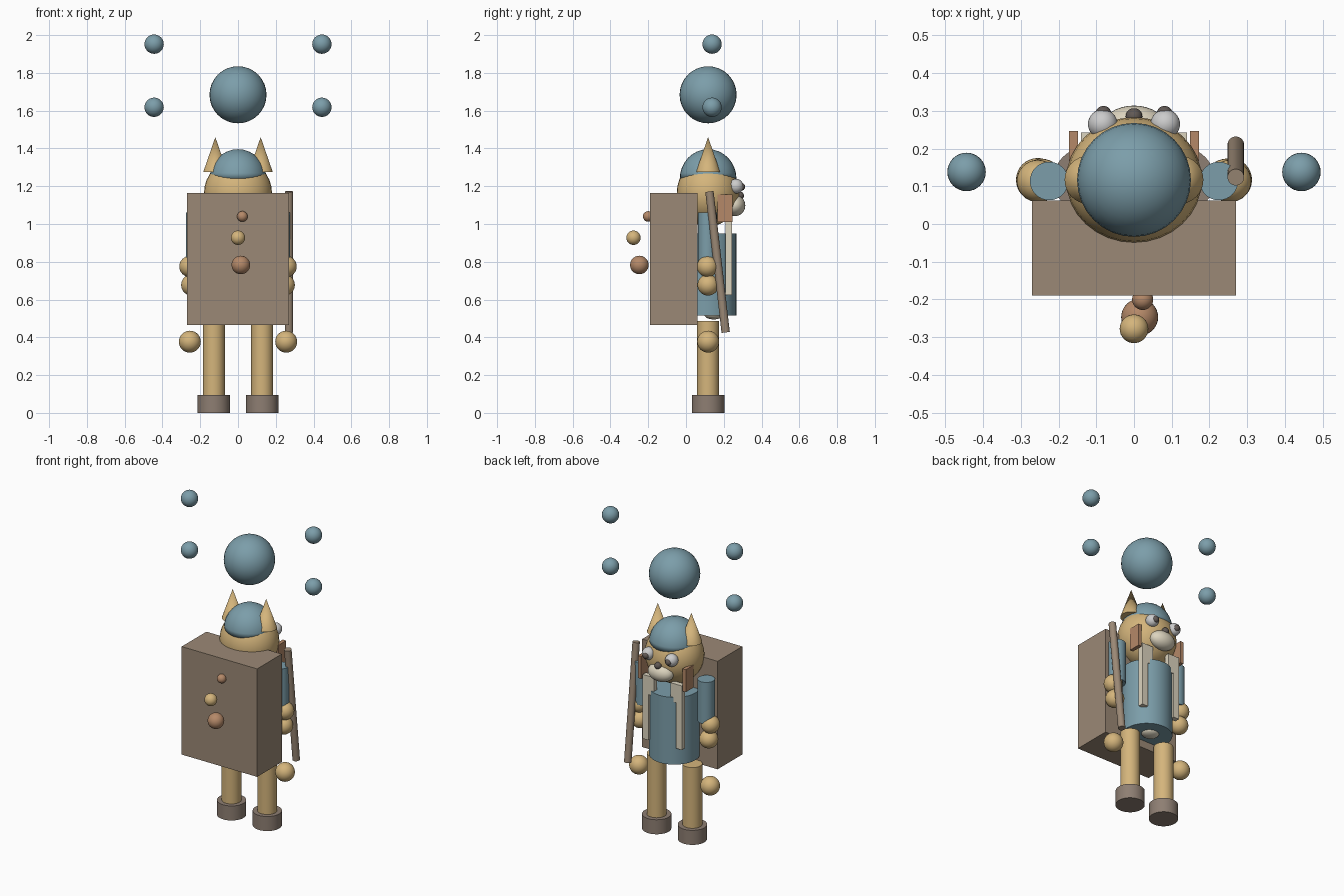
import bpy
from math import radians
from mathutils import Vector

if "Cube" in bpy.data.objects:
    bpy.data.objects.remove(bpy.data.objects["Cube"])


def material(name, rgb):
    m = bpy.data.materials.new(name)
    m.diffuse_color = (*rgb, 1)
    m.use_nodes = True
    m.node_tree.nodes["Principled BSDF"].inputs["Base Color"].default_value = m.diffuse_color
    return m


TAN = material("tan", (0.66, 0.46, 0.20))
BLUE = material("blue", (0.20, 0.34, 0.40))
BROWN = material("brown", (0.33, 0.25, 0.18))
SHOE = material("shoe_brown", (0.27, 0.21, 0.17))
COPPER = material("copper", (0.46, 0.25, 0.14))
CREAM = material("cream", (0.72, 0.66, 0.52))
WHITE = material("white", (0.70, 0.70, 0.72))
DARK = material("dark", (0.12, 0.10, 0.09))
YC = 0.117  # depth of the body axis


def finish(name, mat, smooth=True):
    o = bpy.context.object
    o.name = name
    o.data.materials.append(mat)
    bpy.ops.object.transform_apply(location=False, rotation=False, scale=True)
    if smooth:
        bpy.ops.object.shade_smooth_by_angle(angle=radians(35))
    return o


def ball(name, mat, loc, r):
    bpy.ops.mesh.primitive_uv_sphere_add(segments=32, ring_count=16, radius=1, location=loc)
    bpy.context.object.scale = r if isinstance(r, tuple) else (r, r, r)
    return finish(name, mat)


def box(name, mat, lo, hi):
    lo, hi = Vector(lo), Vector(hi)
    bpy.ops.mesh.primitive_cube_add(size=1, location=(lo + hi) / 2)
    bpy.context.object.scale = hi - lo
    return finish(name, mat, False)


def rod(name, mat, a, b, r, r2=None):
    a, b = Vector(a), Vector(b)
    bpy.ops.mesh.primitive_cone_add(vertices=32, radius1=r, radius2=r if r2 is None else r2,
                                    depth=(b - a).length, location=(a + b) / 2)
    bpy.context.object.rotation_euler = (b - a).to_track_quat('Z', 'Y').to_euler()
    return finish(name, mat)


# Body and head
rod("torso", BLUE, (0, YC, 0.515), (0, YC, 0.95), 0.15)
ball("belly_patch", CREAM, (0, 0.147, 0.52), (0.055, 0.05, 0.025))
ball("head", TAN, (0, YC, 1.165), (0.18, 0.166, 0.178))
ball("muzzle", CREAM, (0, 0.257, 1.098), (0.085, 0.057, 0.057))
ball("nose", DARK, (0, 0.285, 1.15), 0.022)

# Cap: upper half of a ball with a closed underside
cap = ball("cap", BLUE, (0, YC, 1.24), (0.15, 0.15, 0.156))
import bmesh
bm = bmesh.new()
bm.from_mesh(cap.data)
cut = bmesh.ops.bisect_plane(bm, geom=bm.verts[:] + bm.edges[:] + bm.faces[:], dist=1e-5,
                             plane_co=(0, 0, 0), plane_no=(0, 0, -1), clear_outer=True)
bmesh.ops.holes_fill(bm, edges=[e for e in bm.edges if e.is_boundary])
bm.to_mesh(cap.data)
bm.free()

# Paired parts
for s, side in ((-1, "left"), (1, "right")):
    rod(f"ear_{side}", TAN, (s * 0.12, YC, 1.275), (s * 0.12, YC, 1.46), 0.064, 0)
    ball(f"eye_{side}", WHITE, (s * 0.083, 0.265, 1.2), 0.039)
    ball(f"pupil_{side}", DARK, (s * 0.081, 0.292, 1.197), 0.021)
    x = sorted((s * 0.148, s * 0.172))
    box(f"cheek_flap_{side}", COPPER, (x[0], 0.167, 1.01), (x[1], 0.247, 1.155))
    x = sorted((s * 0.098, s * 0.14))
    box(f"long_strap_{side}", CREAM, (x[0], 0.21, 0.625), (x[1], 0.243, 1.04))
    x = sorted((s * 0.06, s * 0.098))
    box(f"short_strap_{side}", CREAM, (x[0], 0.21, 0.92), (x[1], 0.243, 1.04))
    rod(f"arm_{side}", BLUE, (s * 0.225, YC - 0.003, 0.79), (s * 0.225, YC - 0.003, 1.06), 0.051)
    ball(f"forearm_{side}", TAN, (s * 0.255, YC - 0.003, 0.775), 0.056)
    ball(f"hand_{side}", TAN, (s * 0.245, YC, 0.677), 0.056)
    ball(f"low_orb_{side}", TAN, (s * 0.255, YC, 0.377), 0.058)
    rod(f"leg_{side}", TAN, (s * 0.128, YC, 0.08), (s * 0.128, YC, 0.487), 0.058)
    rod(f"shoe_{side}", SHOE, (s * 0.128, YC, 0), (s * 0.128, YC, 0.094), 0.086)
    # Floating corner orbs
    for z, level in ((1.618, "lower"), (1.952, "upper")):
        ball(f"floating_orb_{level}_{side}", BLUE, (s * 0.444, 0.138, z), 0.051)

# Large floating ball
ball("floating_ball", BLUE, (0, YC, 1.684), 0.151)

# Pack with its hanging trinkets, and the leaning staff
box("pack", BROWN, (-0.27, -0.19, 0.466), (0.27, 0.062, 1.165))
ball("trinket_small", COPPER, (0.023, -0.2, 1.04), 0.028)
ball("trinket_middle", TAN, (0, -0.278, 0.927), 0.038)
ball("trinket_large", COPPER, (0.015, -0.247, 0.783), 0.049)
rod("staff", BROWN, (0.27, 0.21, 0.426), (0.27, 0.124, 1.172), 0.022)
